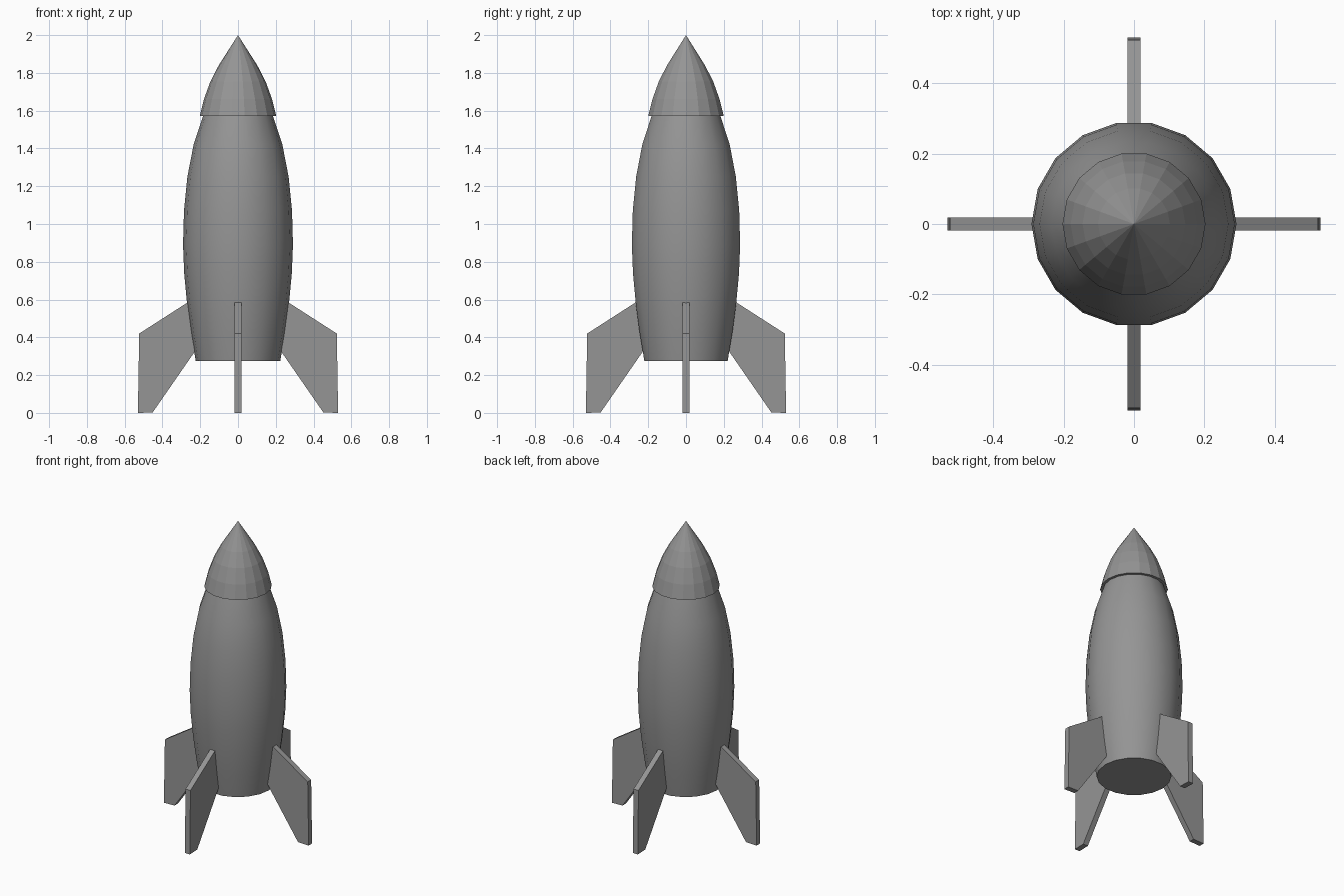
import bpy, bmesh
from math import cos, sin, pi

if "Cube" in bpy.data.objects:
    bpy.data.objects.remove(bpy.data.objects["Cube"])

SIDES = 18

# Dark grey paint for every part
GREY = bpy.data.materials.new("dark_grey")
GREY.diffuse_color = (0.3, 0.3, 0.3, 1)
GREY.use_nodes = True
GREY.node_tree.nodes["Principled BSDF"].inputs["Base Color"].default_value = GREY.diffuse_color


def make_object(name, bm, smooth=False):
    bmesh.ops.recalc_face_normals(bm, faces=bm.faces[:])
    mesh = bpy.data.meshes.new(name)
    bm.to_mesh(mesh)
    bm.free()
    mesh.materials.append(GREY)
    ob = bpy.data.objects.new(name, mesh)
    bpy.context.collection.objects.link(ob)
    if smooth:
        bpy.ops.object.select_all(action='DESELECT')
        ob.select_set(True)
        bpy.context.view_layer.objects.active = ob
        bpy.ops.object.shade_smooth_by_angle(angle=pi / 6)
    return ob


def lathe(name, profile, smooth):
    """Turn an (r, z) profile around z; ends are capped, r = 0 makes a tip."""
    bm = bmesh.new()
    rings = []
    for r, z in profile:
        n = SIDES if r > 0 else 1
        rings.append([bm.verts.new((r * cos(2 * pi * i / SIDES), r * sin(2 * pi * i / SIDES), z))
                      for i in range(n)])
    for a, b in zip(rings, rings[1:]):
        for i in range(SIDES):
            j = (i + 1) % SIDES
            if len(b) == 1:
                bm.faces.new((a[i], a[j], b[0]))
            else:
                bm.faces.new((a[i], a[j], b[j], b[i]))
    for ring in (rings[0], rings[-1]):
        if len(ring) > 1:
            bm.faces.new(ring)
    return make_object(name, bm, smooth)


# Hull: barrel-shaped body with a flat bottom
lathe("hull", [(0.224, 0.276), (0.25, 0.43), (0.27, 0.58), (0.285, 0.74), (0.291, 0.89),
               (0.286, 1.07), (0.268, 1.25), (0.235, 1.42), (0.184, 1.575)], True)

# Nose cone: faceted, slightly overhanging the hull
lathe("nose_cone", [(0.203, 1.571), (0.180, 1.662), (0.146, 1.755), (0.102, 1.84), (0.0, 2.0)], False)

# Four swept fins that the rocket stands on
FIN = [(0.20, 0.366), (0.452, 0.002), (0.53, 0.0), (0.523, 0.42), (0.24, 0.602)]
HALF = 0.018
for k, side in enumerate(("right", "back", "left", "front")):
    c, s = cos(k * pi / 2), sin(k * pi / 2)
    bm = bmesh.new()
    face = bm.faces.new([bm.verts.new((x * c + HALF * s, x * s - HALF * c, z)) for x, z in FIN])
    ext = bmesh.ops.extrude_face_region(bm, geom=[face], use_keep_orig=True)
    moved = [g for g in ext["geom"] if isinstance(g, bmesh.types.BMVert)]
    bmesh.ops.translate(bm, verts=moved, vec=(-2 * HALF * s, 2 * HALF * c, 0))
    make_object(side + "_fin", bm)
